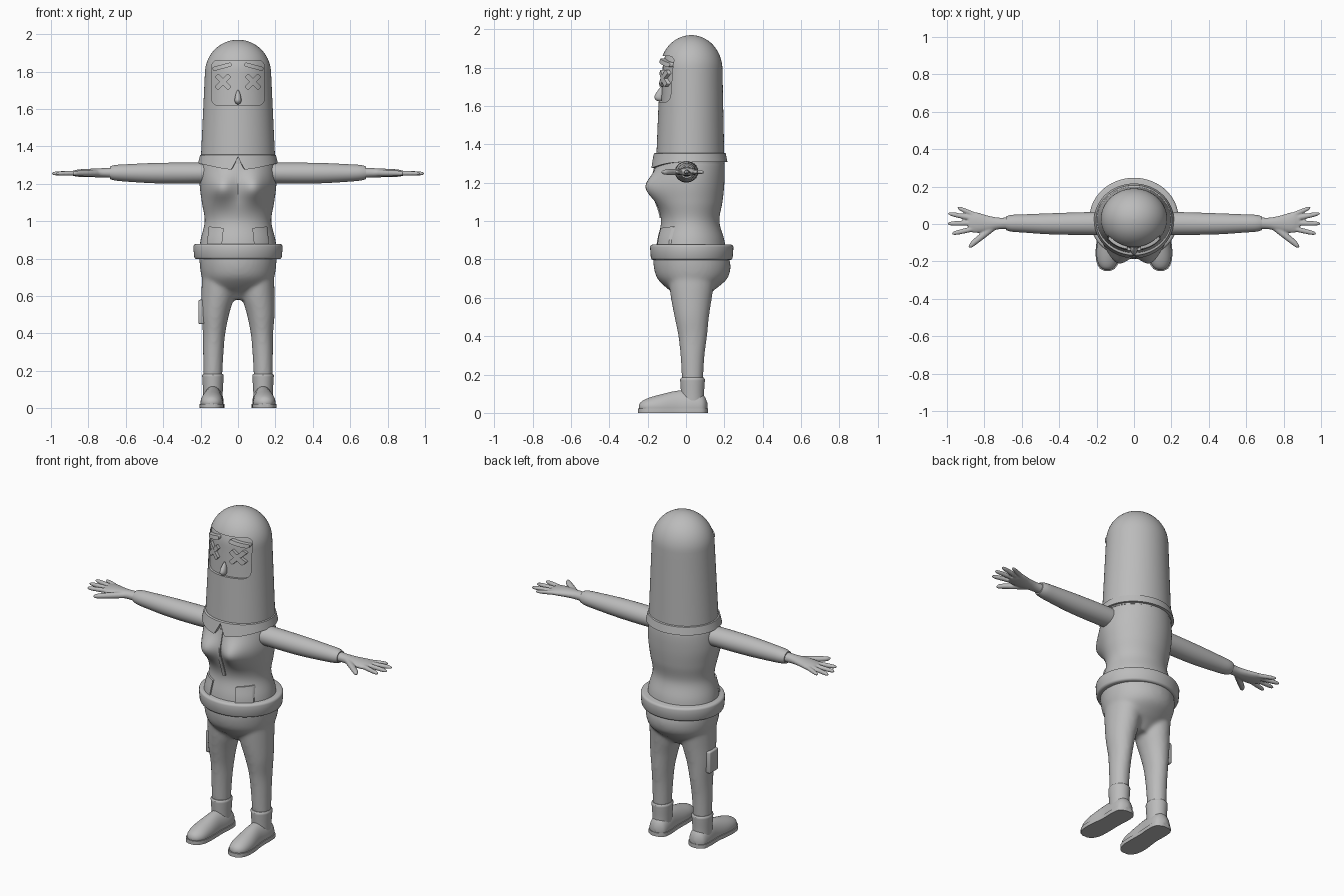
import bpy, bmesh, math
from mathutils import Matrix

if "Cube" in bpy.data.objects:
    bpy.data.objects.remove(bpy.data.objects["Cube"])

grey = bpy.data.materials.new("plain grey")
grey.diffuse_color = (0.5, 0.5, 0.5, 1)
grey.use_nodes = True
grey.node_tree.nodes["Principled BSDF"].inputs["Base Color"].default_value = grey.diffuse_color


def finish(name, bm, angle=40, mirror=False, remesh=0):
    bmesh.ops.recalc_face_normals(bm, faces=bm.faces)
    me = bpy.data.meshes.new(name)
    bm.to_mesh(me)
    bm.free()
    me.materials.append(grey)
    ob = bpy.data.objects.new(name, me)
    bpy.context.collection.objects.link(ob)
    shade(ob, angle)
    if remesh:
        m = ob.modifiers.new("blend", 'REMESH')
        m.mode, m.voxel_size, m.use_smooth_shade = 'VOXEL', remesh, True
        s = ob.modifiers.new("soften", 'SMOOTH')
        s.factor, s.iterations = 0.5, 5
    if mirror:
        m = ob.modifiers.new("mirror", 'MIRROR')
        m.use_mirror_merge = False
    return ob


def shade(ob, angle=40):
    bpy.ops.object.select_all(action='DESELECT')
    ob.select_set(True)
    bpy.context.view_layer.objects.active = ob
    bpy.ops.object.shade_smooth_by_angle(angle=math.radians(angle))


def section(rows):
    """Smooth curve through rows of (t, centre a, centre b, radius a, radius b)."""
    def slope(i, k):
        p, q = rows[max(i - 1, 0)], rows[min(i + 1, len(rows) - 1)]
        return (q[k] - p[k]) / (q[0] - p[0])

    def at(t):
        i = 0
        while i < len(rows) - 2 and t > rows[i + 1][0]:
            i += 1
        h = rows[i + 1][0] - rows[i][0]
        s = min(max((t - rows[i][0]) / h, 0), 1)
        out = []
        for k in range(1, 5):
            p, q = rows[i][k], rows[i + 1][k]
            out.append((2*s**3 - 3*s*s + 1)*p + (s**3 - 2*s*s + s)*h*slope(i, k)
                       + (3*s*s - 2*s**3)*q + (s**3 - s*s)*h*slope(i + 1, k))
        return out
    return at


def span(a, b, n):
    return [a + (b - a) * i / n for i in range(n + 1)]


def loft(bm, sec, ts, axis='z', n=32, side=1, edit=lambda p: p):
    """Skin elliptical sections along an axis and cap both ends."""
    rings = []
    for t in ts:
        ca, cb, ra, rb = sec(t)
        ring = []
        for i in range(n):
            w = 2 * math.pi * i / n
            a, b = ca + max(ra, .001) * math.cos(w), cb + max(rb, .001) * math.sin(w)
            p = {'z': (a, b, t), 'x': (t, a, b), 'y': (a, t, b)}[axis]
            x, y, z = edit(p)
            ring.append(bm.verts.new((x * side, y, z)))
        rings.append(ring)
    for r, q in zip(rings, rings[1:]):
        for i in range(n):
            bm.faces.new((r[i], r[(i + 1) % n], q[(i + 1) % n], q[i]))
    bm.faces.new(rings[0])
    bm.faces.new(rings[-1])


def patch(bm, cx, cz, W, H, deg, r, surf, inner, outer, nu=12, nv=20):
    """Rounded rectangle that follows a front surface, with thickness in y."""
    rot = Matrix.Rotation(math.radians(deg), 2)
    layers = []
    for off in (inner, -outer):
        rows = []
        for j in range(nv + 1):
            v = -H * math.cos(math.pi * j / nv)
            d = min(H - abs(v), r)
            hw = W - r + math.sqrt(max(r * r - (r - d) ** 2, 0)) + 1e-4
            row = []
            for u in span(-hw, hw, nu):
                x = cx + rot[0][0] * u + rot[0][1] * v
                z = cz + rot[1][0] * u + rot[1][1] * v
                row.append(bm.verts.new((x, surf(x, z) + off, z)))
            rows.append(row)
        for p, q in zip(rows, rows[1:]):
            for i in range(nu):
                bm.faces.new((p[i], p[i + 1], q[i + 1], q[i]))
        layers.append(rows)

    def rim(rows):
        return rows[0] + [w[-1] for w in rows[1:-1]] + rows[-1][::-1] + [w[0] for w in rows[-2:0:-1]]
    A, B = rim(layers[0]), rim(layers[1])
    for i in range(len(A)):
        k = (i + 1) % len(A)
        bm.faces.new((A[i], A[k], B[k], B[i]))


# Tall domed hood with a recessed face opening
def head_sec(z):
    f = min((z - 1.3) / .49, 1)
    k = math.sqrt(max(1 - ((z - 1.79) / .18) ** 2, 0)) if z > 1.79 else 1
    return 0, .022 + .005 * f, (.2 - .023 * f) * k, (.178 - .015 * f) * k


def front_of(sec):
    def y(x, z):
        _, cy, rx, ry = sec(z)
        return cy - ry * math.sqrt(max(1 - (x / rx) ** 2, 0.01))
    return y


head_y = front_of(head_sec)
bm = bmesh.new()
loft(bm, head_sec, span(1.3, 1.79, 10) + [1.79 + .18 * math.sin(math.pi / 2 * i / 14) for i in range(1, 15)], n=64)
head = finish("hood", bm)
bm = bmesh.new()
patch(bm, 0, 1.74, .142, .12, 0, .035, head_y, .014, .06)
cutter = finish("face_cutter", bm)
cutter.hide_render = True
m = head.modifiers.new("face opening", 'BOOLEAN')
m.operation, m.object, m.solver = 'DIFFERENCE', cutter, 'EXACT'
bpy.context.view_layer.objects.active = head
bpy.ops.object.modifier_apply(modifier=m.name)
bpy.data.objects.remove(cutter)
shade(head, 35)

# Face details: crossed eyes, brows and a drop-shaped nose
for s, label in ((-1, "right"), (1, "left")):
    for k, deg in enumerate((45, -45)):
        bm = bmesh.new()
        patch(bm, s * .08, 1.745, .05, .013, deg, .005, head_y, .016, .004 + .001 * k)
        finish(f"{label}_eye_bar_{k + 1}", bm)
    bm = bmesh.new()
    patch(bm, s * .085, 1.826, .052, .011, -s * 15, .009, head_y, .016, .010)
    finish(f"{label}_brow", bm)
bm = bmesh.new()
nose = section([(1.622, 0, -.137, 0, 0), (1.632, 0, -.138, .014, .02), (1.65, 0, -.138, .018, .027),
                (1.68, 0, -.132, .012, .016), (1.702, 0, -.128, .002, .002)])
loft(bm, nose, span(1.622, 1.702, 20), n=20)
finish("nose", bm)

# Jacket body with bust
torso_sec = section([(.82, 0, .025, .21, .185), (.9, 0, .025, .2, .175), (1.0, 0, .022, .178, .152),
                     (1.1, 0, .02, .193, .17), (1.2, 0, .018, .205, .182), (1.3, 0, .022, .197, .178),
                     (1.345, 0, .022, .18, .165)])


def bust(x, z):
    return .065 * math.exp(-((abs(x) - .09) / .07) ** 2 - ((z - 1.175) / .075) ** 2)


def add_bust(p):
    x, y, z = p
    return (x, y - bust(x, z) * min(max(-y / .08, 0), 1), z)


def torso_y(x, z):
    y = front_of(torso_sec)(x, z)
    return add_bust((x, y, z))[1]


bm = bmesh.new()
loft(bm, torso_sec, span(.82, 1.345, 36), n=72, edit=add_bust)
finish("jacket", bm)
bm = bmesh.new()
patch(bm, 0, 1.16, .011, .145, 0, .003, torso_y, .01, .006, nu=4, nv=36)
finish("zip_strip", bm)
bm = bmesh.new()
for s in (-1, 1):
    patch(bm, s * .122, .915, .04, .053, s * 6, .004, torso_y, .012, .012)
finish("jacket_pockets", bm)

# Collar band with pointed front notch
bm = bmesh.new()
N = 180
cols = []
for i in range(N):
    w = 2 * math.pi * i / N
    sx, cy = math.sin(w), -math.cos(w)
    low = 1.308 - .033 * max(-cy, 0) ** 3
    if cy < 0 and abs(sx) < .16:
        low += .07 * (1 - abs(sx) / .16)
    f = (low - 1.275) / .08
    ro, rf = .222 - .02 * f, .203 - .016 * f
    pts = [(ro, rf, low), (.203, .187, 1.353), (.197, .181, 1.356), (.17, .15, 1.352), (.17, .15, low)]
    cols.append([bm.verts.new((a * sx, .02 + b * cy, z)) for a, b, z in pts])
for p, q in zip(cols, cols[1:] + cols[:1]):
    for k in range(5):
        bm.faces.new((p[k], q[k], q[(k + 1) % 5], p[(k + 1) % 5]))
finish("collar", bm)

# Thick waistband
bm = bmesh.new()
for_band = [(.797, .222), (.8, .23), (.808, .234), (.84, .237), (.865, .238), (.874, .235), (.878, .226)]
radius = dict(for_band)
loft(bm, lambda z: (0, .03, radius[z], radius[z] - .021), [z for z, _ in for_band], n=72)
finish("waistband", bm, 50)

# Trousers: hips and both legs blended together
hips = section([(.58, 0, .03, .04, .05), (.62, 0, .03, .13, .09), (.65, 0, .03, .17, .13), (.7, 0, .033, .193, .182),
                (.76, 0, .032, .204, .2), (.83, 0, .025, .207, .195)])
leg = section([(.16, .135, .034, .05, .054), (.3, .132, .034, .055, .063), (.4, .128, .035, .06, .075),
               (.5, .122, .03, .074, .09), (.6, .108, .028, .088, .107), (.72, .1, .03, .092, .125)])
bm = bmesh.new()
loft(bm, hips, span(.58, .83, 16), n=48)
for s in (-1, 1):
    loft(bm, leg, span(.16, .72, 24), side=s)
finish("trousers", bm, remesh=.011)

# Pouch on the outer right thigh
bm = bmesh.new()
bmesh.ops.create_cube(bm, size=1, matrix=Matrix.Translation((-.196, .03, .515)) @ Matrix.Diagonal((.03, .085, .13, 1)))
bmesh.ops.bevel(bm, geom=bm.edges[:], offset=.008, segments=3, affect='EDGES', profile=.5)
finish("thigh_pouch", bm)

# Boots: shaft, foot and sole
bm = bmesh.new()
shaft = section([(.03, .134, .035, .05, .06), (.1, .134, .034, .053, .06), (.165, .134, .034, .057, .064),
                 (.178, .134, .034, .057, .064), (.184, .134, .034, .052, .058)])
loft(bm, shaft, span(.03, .184, 22), mirror_n := 'z')
finish("boot_shafts", bm, mirror=True)
foot = section([(-.246, .142, .03, .012, .01), (-.235, .142, .03, .034, .027), (-.2, .141, .03, .054, .046),
                (-.14, .14, .03, .06, .064), (-.04, .135, .03, .054, .086), (.05, .133, .03, .056, .085),
                (.095, .133, .03, .045, .06), (.112, .133, .03, .012, .02)])
bm = bmesh.new()
loft(bm, foot, span(-.246, .112, 36), 'y', edit=lambda p: (p[0], p[1], max(p[2], .02)))
finish("boot_feet", bm, mirror=True)


def sole(y):
    a, _, ra, _ = foot(y / 1.02)
    return a, .012, ra + .005, .09


bm = bmesh.new()
loft(bm, sole, span(-.25, .114, 36), 'y', n=48, edit=lambda p: (p[0], p[1], min(max(p[2], 0), .023)))
finish("boot_soles", bm, mirror=True)

# Sleeves
bm = bmesh.new()
sleeve = section([(.12, .004, 1.258, .062, .055), (.3, .002, 1.257, .06, .056), (.45, .001, 1.257, .056, .054),
                  (.6, .003, 1.258, .048, .046), (.66, .004, 1.259, .044, .041), (.685, .004, 1.259, .036, .034)])
loft(bm, sleeve, span(.12, .685, 30), 'x')
finish("sleeves", bm, mirror=True)

# Hands: palm, four fingers and a thumb blended together
bm = bmesh.new()
palm = section([(.64, .004, 1.259, .034, .03), (.72, .003, 1.259, .031, .025), (.78, .002, 1.258, .043, .023),
                (.85, .008, 1.257, .056, .02), (.885, .01, 1.256, .05, .013)])
loft(bm, palm, span(.64, .885, 18), 'x')
for x0, y0, x1, y1, r in ((.84, .045, .945, .088, .013), (.84, .025, .995, .057, .014), (.84, .005, .998, .002, .014),
                          (.84, -.022, .975, -.052, .014), (.745, -.012, .885, -.122, .018)):
    d = x1 - x0
    k = math.hypot(d, y1 - y0) / d
    digit = section([(x0, y0, 1.257, r * k, r), (x0 + d * .6, y0 + (y1 - y0) * .6, 1.256, r * k * .95, r * .9),
                     (x0 + d * .93, y0 + (y1 - y0) * .93, 1.255, r * k * .7, r * .65), (x1, y1, 1.255, .002, .002)])
    loft(bm, digit, span(x0, x1, 18), 'x', n=16)
finish("hands", bm, mirror=True, remesh=.005)
